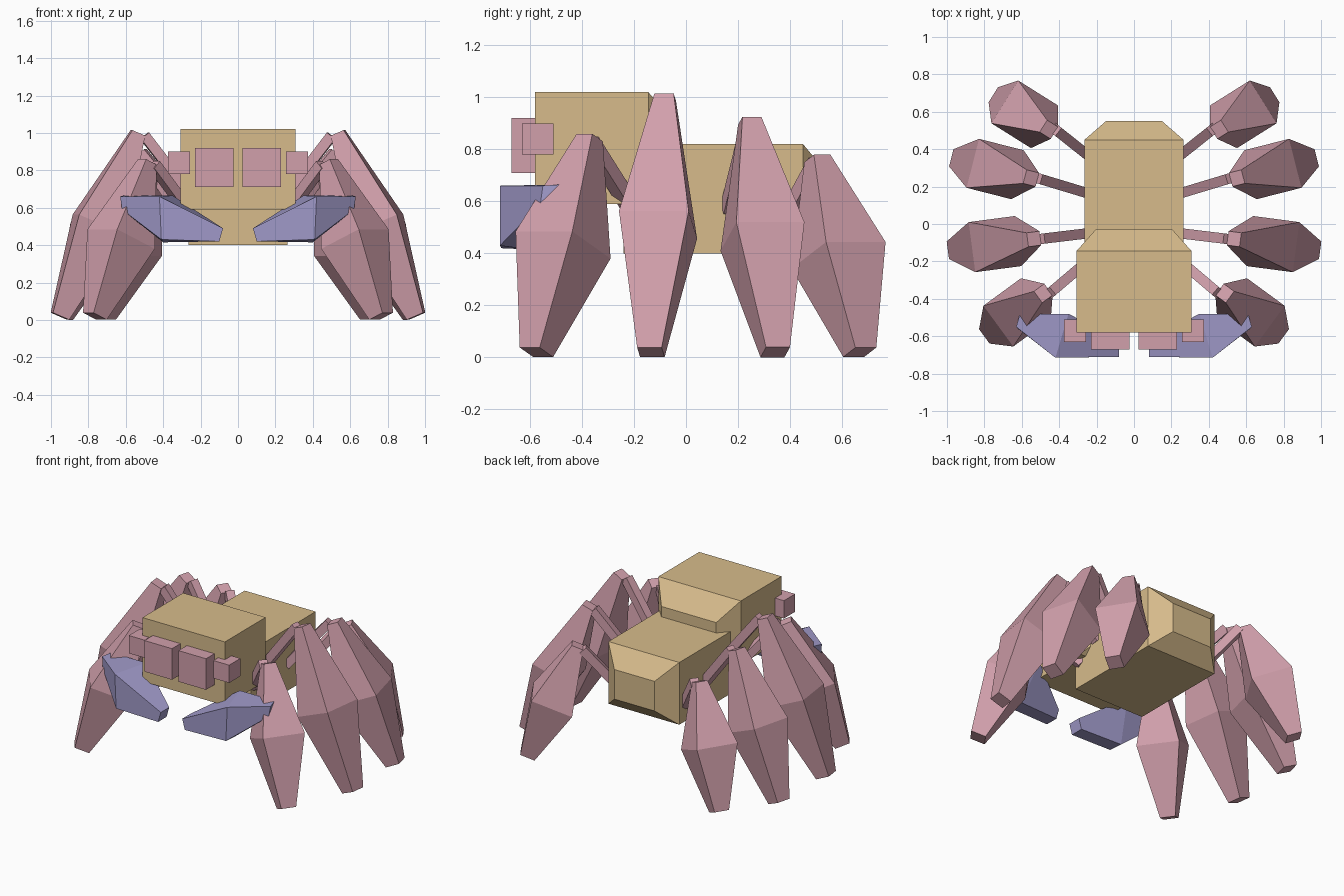
import bpy, bmesh
from mathutils import Vector

if "Cube" in bpy.data.objects:
    bpy.data.objects.remove(bpy.data.objects["Cube"])


def material(name, rgb):
    m = bpy.data.materials.new(name)
    m.diffuse_color = (*rgb, 1)
    m.use_nodes = True
    m.node_tree.nodes["Principled BSDF"].inputs["Base Color"].default_value = m.diffuse_color
    return m


TAN = material("tan", (0.68, 0.50, 0.26))
PINK = material("dusty pink", (0.64, 0.35, 0.41))
BLUE = material("slate blue", (0.35, 0.32, 0.58))


def loft(name, rings, mat):
    """Skin a row of four-cornered rings and cap both ends."""
    bm = bmesh.new()
    loops = [[bm.verts.new(p) for p in ring] for ring in rings]
    for a, b in zip(loops, loops[1:]):
        for i in range(4):
            j = (i + 1) % 4
            bm.faces.new((a[i], a[j], b[j], b[i]))
    bm.faces.new(loops[0][::-1])
    bm.faces.new(loops[-1])
    bmesh.ops.recalc_face_normals(bm, faces=bm.faces)
    mesh = bpy.data.meshes.new(name)
    bm.to_mesh(mesh)
    bm.free()
    mesh.materials.append(mat)
    obj = bpy.data.objects.new(name, mesh)
    bpy.context.collection.objects.link(obj)
    return obj


def slab(y, hx, z0, z1, cx=0):
    """Upright rectangle at depth y."""
    return [(cx - hx, y, z0), (cx + hx, y, z0), (cx + hx, y, z1), (cx - hx, y, z1)]


def limb(name, start, end, stations, mat):
    """Square beam from start to end; stations are (fraction, thickness)."""
    start, end = Vector(start), Vector(end)
    axis = (end - start).normalized()
    side = axis.cross(Vector((0, 0, 1))).normalized()
    up = side.cross(axis)
    rings = []
    for t, w in stations:
        c = start.lerp(end, t)
        rings.append([c + (side * a + up * b) * w / 2
                      for a, b in ((-1, -1), (1, -1), (1, 1), (-1, 1))])
    return loft(name, rings, mat)


# Head and abdomen: boxes with a tapered back end
loft("head", [slab(-0.58, 0.308, 0.59, 1.02), slab(-0.145, 0.308, 0.59, 1.02),
              slab(-0.03, 0.205, 0.71, 0.89)], TAN)
loft("abdomen", [slab(-0.24, 0.265, 0.40, 0.82), slab(0.45, 0.265, 0.40, 0.82),
                 slab(0.55, 0.15, 0.50, 0.70)], TAN)

# Legs: attachment on the body, knee, foot
LEGS = {
    "front": ((0.25, -0.20, 0.56), (0.485, -0.37, 0.845), (0.765, -0.575, 0.02)),
    "mid_front": ((0.25, -0.05, 0.66), (0.535, -0.08, 1.00), (0.952, -0.135, 0.02)),
    "mid_back": ((0.25, 0.165, 0.57), (0.55, 0.245, 0.91), (0.935, 0.343, 0.02)),
    "back": ((0.25, 0.37, 0.50), (0.455, 0.505, 0.765), (0.715, 0.668, 0.02)),
}

for side, s in (("right", 1), ("left", -1)):
    def flip(p):
        return (p[0] * s, p[1], p[2])

    for leg, (root, knee, foot) in LEGS.items():
        root, knee, foot = flip(root), flip(knee), flip(foot)
        hinge = Vector(knee) - Vector((0.035 * s, 0, 0.015))
        limb(f"{leg}_upper_leg_{side}", root, hinge, [(0, 0.055), (1, 0.055)], PINK)
        limb(f"{leg}_lower_leg_{side}", knee, foot,
             [(0, 0.075), (0.5, 0.27), (1, 0.095)], PINK)

    # Eyes
    loft(f"large_eye_{side}", [slab(y, 0.103, 0.71, 0.92, 0.127 * s)
                               for y in (-0.67, -0.57)], PINK)
    loft(f"small_eye_{side}", [slab(y, 0.059, 0.78, 0.90, 0.316 * s)
                               for y in (-0.63, -0.51)], PINK)

    # Fangs: narrow inner tip, wide middle, narrow outer tip
    inner = [(0.10, -0.71, 0.42), (0.10, -0.62, 0.42), (0.08, -0.62, 0.49), (0.08, -0.71, 0.49)]
    middle = [(0.41, -0.715, 0.43), (0.40, -0.60, 0.415), (0.35, -0.48, 0.665), (0.42, -0.715, 0.66)]
    outer = [(0.62, -0.56, 0.59), (0.635, -0.52, 0.60), (0.61, -0.48, 0.665), (0.63, -0.55, 0.66)]
    loft(f"fang_{side}", [[flip(p) for p in ring] for ring in (inner, middle, outer)], BLUE)
